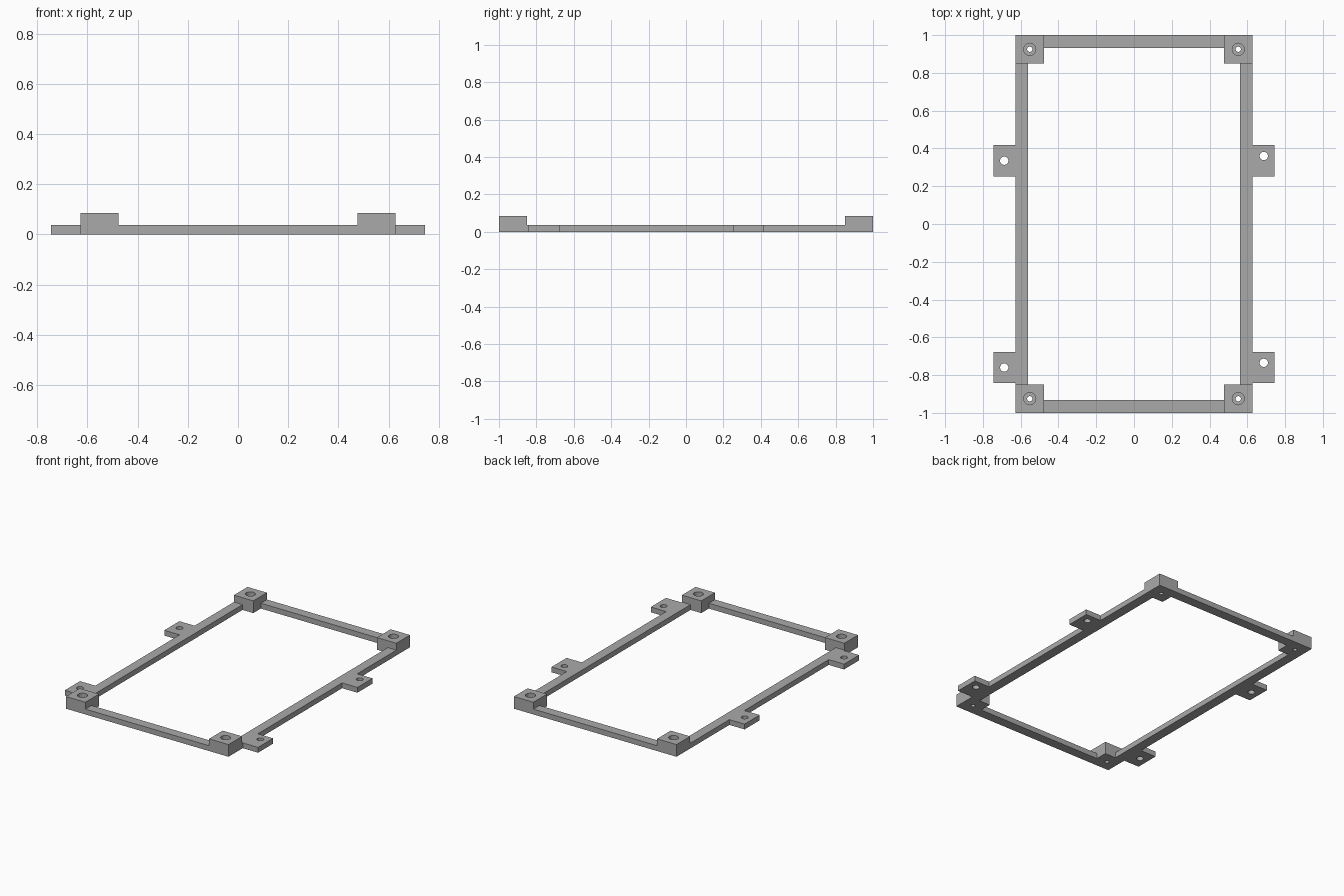
import bpy

if "Cube" in bpy.data.objects:
    bpy.data.objects.remove(bpy.data.objects["Cube"], do_unlink=True)

grey = bpy.data.materials.new("plain grey")
grey.use_nodes = True
grey.diffuse_color = (0.4, 0.4, 0.4, 1)
grey.node_tree.nodes["Principled BSDF"].inputs["Base Color"].default_value = (0.4, 0.4, 0.4, 1)

PLATE, BLOCK, SEAT = 0.037, 0.085, 0.037   # rail top, block top, counterbore floor
HALF_X, HALF_Y, RAIL, POST = 0.627, 1.0, 0.067, 0.15
TAB_X = 0.745


def box(name, x0, x1, y0, y1, top):
    bpy.ops.mesh.primitive_cube_add(size=1, location=((x0 + x1) / 2, (y0 + y1) / 2, top / 2))
    ob = bpy.context.object
    ob.name = name
    ob.scale = (abs(x1 - x0), abs(y1 - y0), top)
    bpy.ops.object.transform_apply(location=False, rotation=False, scale=True)
    ob.data.materials.append(grey)
    return ob


def drill(ob, x, y, radius, bottom):
    bpy.ops.mesh.primitive_cylinder_add(vertices=32, radius=radius, depth=0.3,
                                        location=(x, y, bottom + 0.15))
    cutter = bpy.context.object
    cutter.name = ob.name + "_hole_cutter"
    cutter.data.materials.append(grey)
    cutter.hide_render = True
    cutter.hide_set(True)
    cutter.display_type = 'WIRE'
    mod = ob.modifiers.new("hole", 'BOOLEAN')
    mod.operation, mod.solver, mod.object = 'DIFFERENCE', 'EXACT', cutter


# Rails running between the corner blocks
for side, s in (("left", 1), ("right", -1)):
    box(side + "_rail", s * HALF_X, s * (HALF_X - RAIL), POST - HALF_Y, HALF_Y - POST, PLATE)
for side, s in (("back", 1), ("front", -1)):
    box(side + "_rail", POST - HALF_X, HALF_X - POST, s * HALF_Y, s * (HALF_Y - RAIL), PLATE)

# Raised corner blocks with counterbored screw holes
for end, sy in (("back", 1), ("front", -1)):
    for side, sx in (("left", 1), ("right", -1)):
        block = box(f"{end}_{side}_block", sx * HALF_X, sx * (HALF_X - POST),
                    sy * HALF_Y, sy * (HALF_Y - POST), BLOCK)
        cx, cy = sx * (HALF_X - POST / 2), sy * (HALF_Y - POST / 2)
        drill(block, cx, cy, 0.032, SEAT)
        drill(block, cx, cy, 0.014, -0.1)

# Side mounting tabs; the left pair has its holes set further back
for side, sx, shift in (("left", 1, 0.025), ("right", -1, 0)):
    for end, cy in (("back", 0.335), ("front", -0.76)):
        tab = box(f"{end}_{side}_tab", sx * HALF_X, sx * TAB_X, cy - 0.083, cy + 0.083, PLATE)
        drill(tab, sx * 0.687, cy + shift, 0.022, -0.1)
